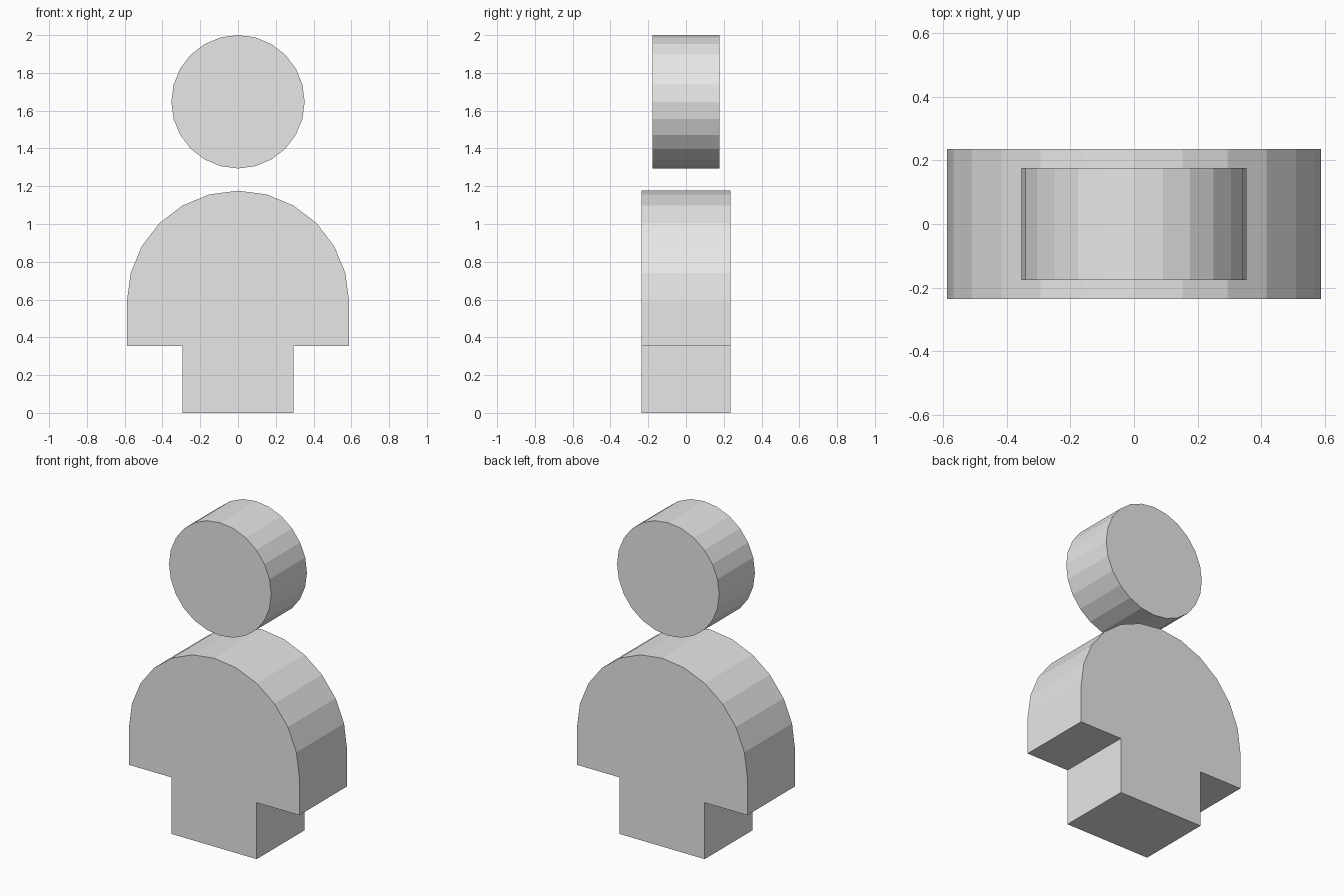
import bpy, bmesh, math

if "Cube" in bpy.data.objects:
    bpy.data.objects.remove(bpy.data.objects["Cube"])

U = 2 / 8.5  # design unit: the figure is 8.5 units tall

grey = bpy.data.materials.new("light grey")
grey.diffuse_color = (0.8, 0.8, 0.8, 1)
grey.use_nodes = True
grey.node_tree.nodes["Principled BSDF"].inputs["Base Color"].default_value = grey.diffuse_color


def arc(radius, cz, start, end, steps):
    """Points (x, z) along an arc, angles in degrees."""
    pts = []
    for i in range(steps + 1):
        a = math.radians(start + (end - start) * i / steps)
        pts.append((radius * math.cos(a), cz + radius * math.sin(a)))
    return pts


def extrude_profile(name, profile, depth):
    """Solid made from an (x, z) profile, centred on y = 0."""
    bm = bmesh.new()
    front = bm.faces.new([bm.verts.new((x * U, -depth / 2 * U, z * U)) for x, z in profile])
    ext = bmesh.ops.extrude_face_region(bm, geom=[front], use_keep_orig=True)
    moved = [v for v in ext["geom"] if isinstance(v, bmesh.types.BMVert)]
    bmesh.ops.translate(bm, verts=moved, vec=(0, depth * U, 0))
    bmesh.ops.recalc_face_normals(bm, faces=bm.faces)
    mesh = bpy.data.meshes.new(name)
    bm.to_mesh(mesh)
    bm.free()
    mesh.materials.append(grey)
    obj = bpy.data.objects.new(name, mesh)
    bpy.context.collection.objects.link(obj)
    return obj


# Body: half-round shoulders, straight sides, narrower leg block
body = arc(2.5, 2.5, 0, 180, 12) + [
    (-2.5, 1.5), (-1.25, 1.5), (-1.25, 0), (1.25, 0), (1.25, 1.5), (2.5, 1.5)]
extrude_profile("body", body, 2)

# Head: floating 24-sided disc
extrude_profile("head", arc(1.5, 7, 0, 360, 24)[:-1], 1.5)
